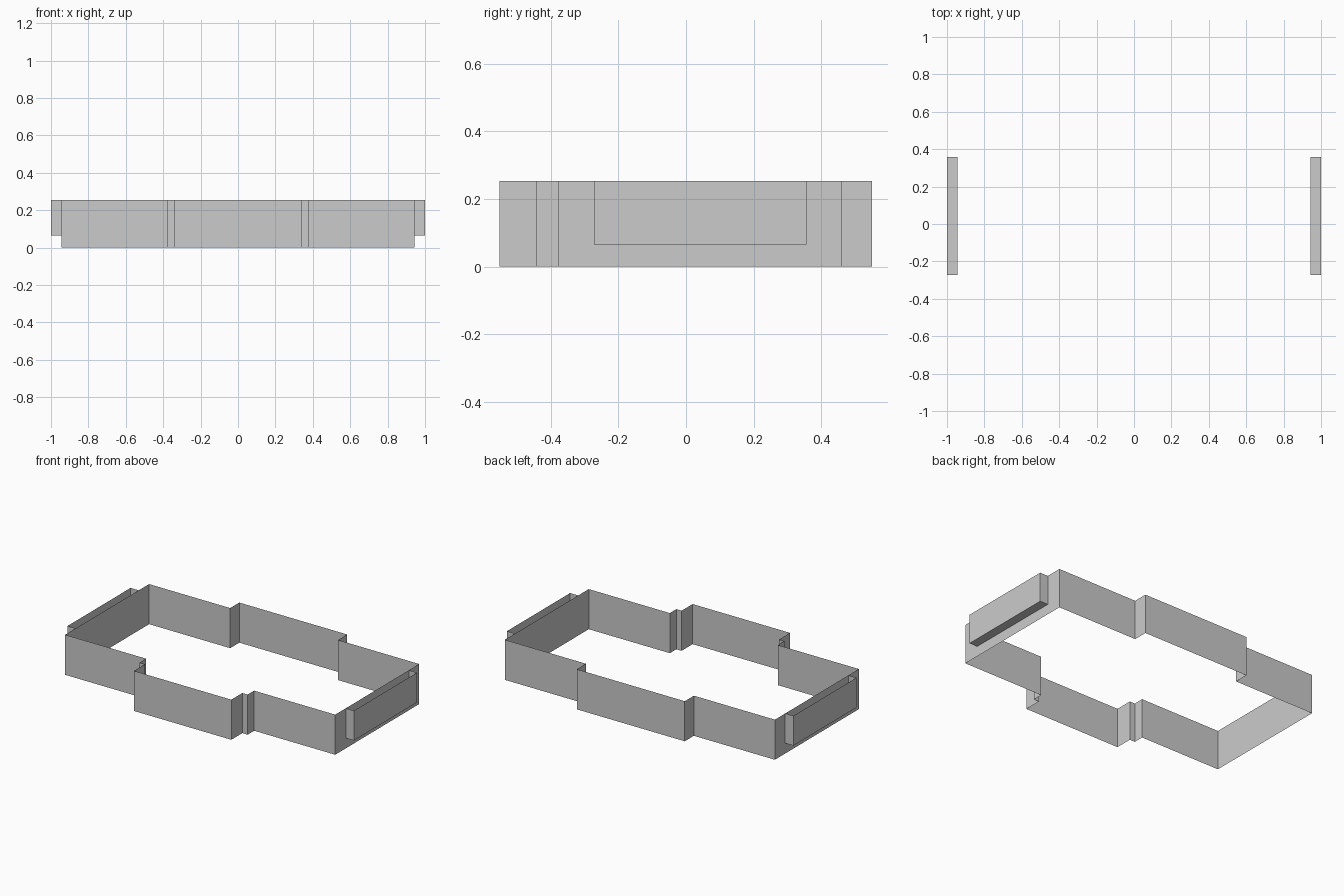
import bpy
import bmesh

cube = bpy.data.objects.get("Cube")
if cube:
    bpy.data.objects.remove(cube, do_unlink=True)

HEIGHT = 0.253
END_X = 0.943
TRAY_BASE = 0.065

grey = bpy.data.materials.new("plain grey")
grey.use_nodes = True
colour = (0.6, 0.6, 0.6, 1)
grey.diffuse_color = colour
grey.node_tree.nodes["Principled BSDF"].inputs["Base Color"].default_value = colour


def sheet(name, path, bottom, closed=False, floor=False):
    """Raise a thin upright sheet along a plan path, optionally with a floor."""
    bm = bmesh.new()
    low = [bm.verts.new((x, y, bottom)) for x, y in path]
    high = [bm.verts.new((x, y, HEIGHT)) for x, y in path]
    count = len(path)
    for i in range(count if closed else count - 1):
        j = (i + 1) % count
        bm.faces.new((low[i], low[j], high[j], high[i]))
    if floor:
        bm.faces.new(low[::-1])
    mesh = bpy.data.meshes.new(name)
    bm.to_mesh(mesh)
    bm.free()
    mesh.materials.append(grey)
    obj = bpy.data.objects.new(name, mesh)
    bpy.context.scene.collection.objects.link(obj)
    return obj


# Perimeter wall: the right half in plan, then its mirror image
half = [(0.34, -0.552), (0.34, -0.442), (0.377, -0.442), (0.377, -0.377),
        (END_X, -0.377), (END_X, 0.46), (0.377, 0.46), (0.377, 0.551)]
outline = half + [(-x, y) for x, y in reversed(half)]
sheet("perimeter_wall", outline, 0, closed=True)

# Open-topped trays hung on the two end walls
tray = [(END_X, -0.272), (1, -0.272), (1, 0.357), (END_X, 0.357)]
sheet("left_end_tray", tray, TRAY_BASE, floor=True)
sheet("right_end_tray", [(-x, y) for x, y in reversed(tray)], TRAY_BASE, floor=True)
